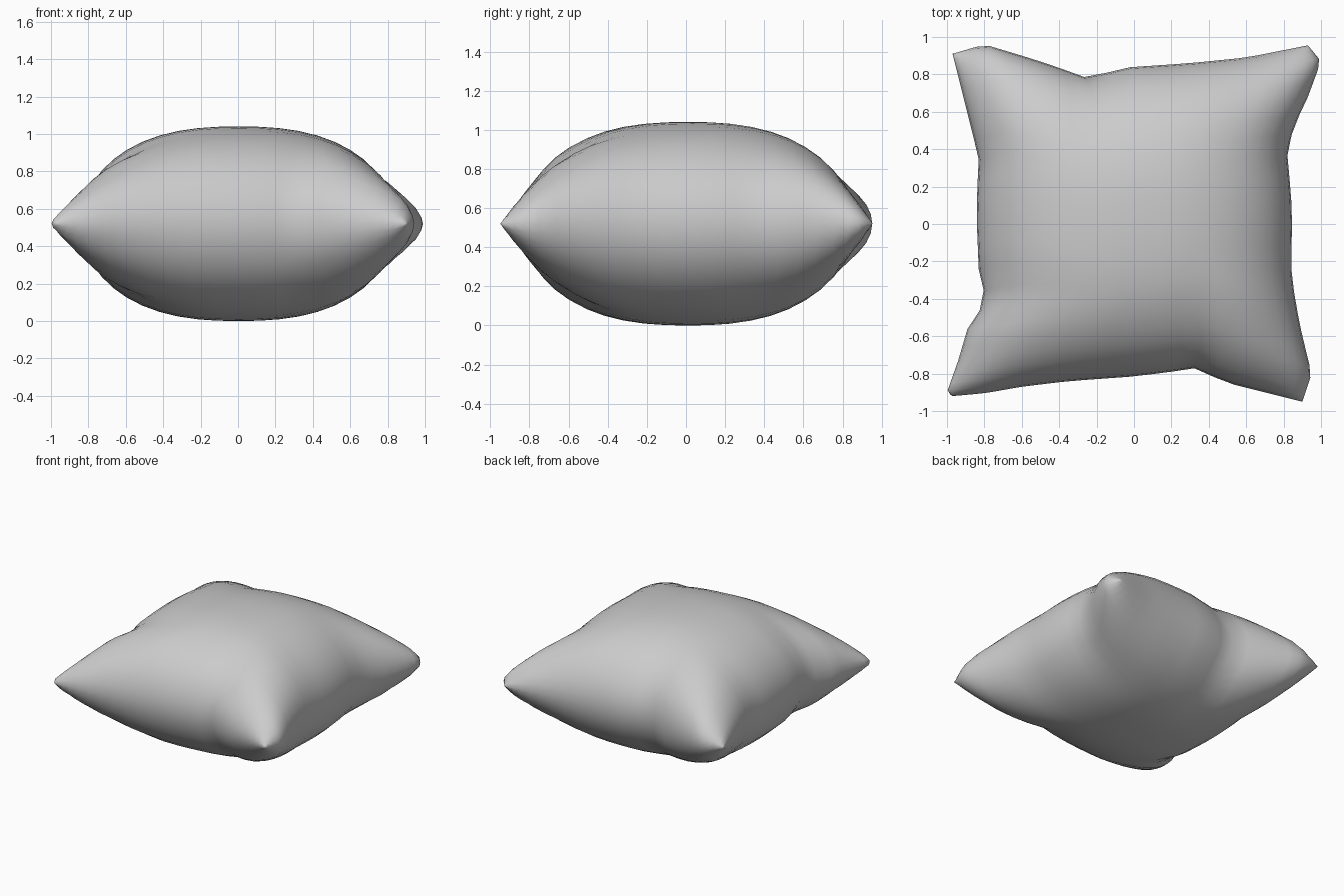
import bpy, bmesh, math

if "Cube" in bpy.data.objects:
    bpy.data.objects.remove(bpy.data.objects["Cube"])

N = 24
MID, HALF = 0.52, 0.52

# Seam outline seen from above, one polyline per side
LEFT = [(-.97, -.92), (-1, -.9), (-.94, -.73), (-.89, -.56), (-.79, -.41), (-.83, -.25),
        (-.84, 0), (-.84, .15), (-.83, .35), (-.9, .63), (-.97, .91)]
RIGHT = [(.90, -.95), (.95, -.8), (.9, -.6), (.86, -.4), (.84, -.23), (.845, 0),
         (.84, .15), (.82, .37), (.85, .51), (.93, .68), (1, .87), (.93, .955)]
BOTTOM = [(-.97, -.92), (-.8, -.905), (-.6, -.87), (-.35, -.84), (0, -.815),
          (.2, -.79), (.32, -.77), (.5, -.85), (.7, -.9), (.9, -.95)]
TOP = [(-.97, .91), (-.8, .96), (-.6, .9), (-.41, .84), (-.28, .785), (-.2, .79),
       (-.07, .835), (.3, .86), (.6, .89), (.93, .955)]


def along(pts, t, axis):
    """Point on a side, measured by fraction of its main axis."""
    a, b = pts[0][axis], pts[-1][axis]
    c = a + (b - a) * t
    for p, q in zip(pts, pts[1:]):
        if c <= q[axis] + 1e-9:
            f = (c - p[axis]) / (q[axis] - p[axis])
            return [p[k] + (q[k] - p[k]) * f for k in (0, 1)]
    return list(pts[-1])


def patch(s, t):
    """Blend the four sides into a filled sheet."""
    l, r = along(LEFT, t, 1), along(RIGHT, t, 1)
    b, u = along(BOTTOM, s, 0), along(TOP, s, 0)
    out = []
    for k in (0, 1):
        corners = ((1 - s) * (1 - t) * LEFT[0][k] + s * (1 - t) * RIGHT[0][k]
                   + (1 - s) * t * LEFT[-1][k] + s * t * RIGHT[-1][k])
        out.append((1 - s) * l[k] + s * r[k] + (1 - t) * b[k] + t * u[k] - corners)
    return out


def bulge(a):
    return math.sqrt(max(0, 1 - abs(a) ** 2.5))


# Two puffed sheets sharing one seam
bm = bmesh.new()
steps = [math.sin(math.pi / 2 * (2 * i / N - 1)) for i in range(N + 1)]
sheets = {1: {}, -1: {}}
for i, u in enumerate(steps):
    for j, v in enumerate(steps):
        x, y = patch((u + 1) / 2, (v + 1) / 2)
        h = HALF * bulge(u) * bulge(v)
        seam = i in (0, N) or j in (0, N)
        for side in (1, -1):
            if seam and side == -1:
                sheets[-1][i, j] = sheets[1][i, j]
            else:
                sheets[side][i, j] = bm.verts.new((x, y, MID + side * h))
for side, g in sheets.items():
    for i in range(N):
        for j in range(N):
            f = [g[i, j], g[i + 1, j], g[i + 1, j + 1], g[i, j + 1]]
            bm.faces.new(f if side == 1 else f[::-1])
bmesh.ops.recalc_face_normals(bm, faces=bm.faces)
for f in bm.faces:
    f.smooth = True
mesh = bpy.data.meshes.new("pillow")
bm.to_mesh(mesh)
bm.free()
pillow = bpy.data.objects.new("pillow", mesh)
bpy.context.collection.objects.link(pillow)
